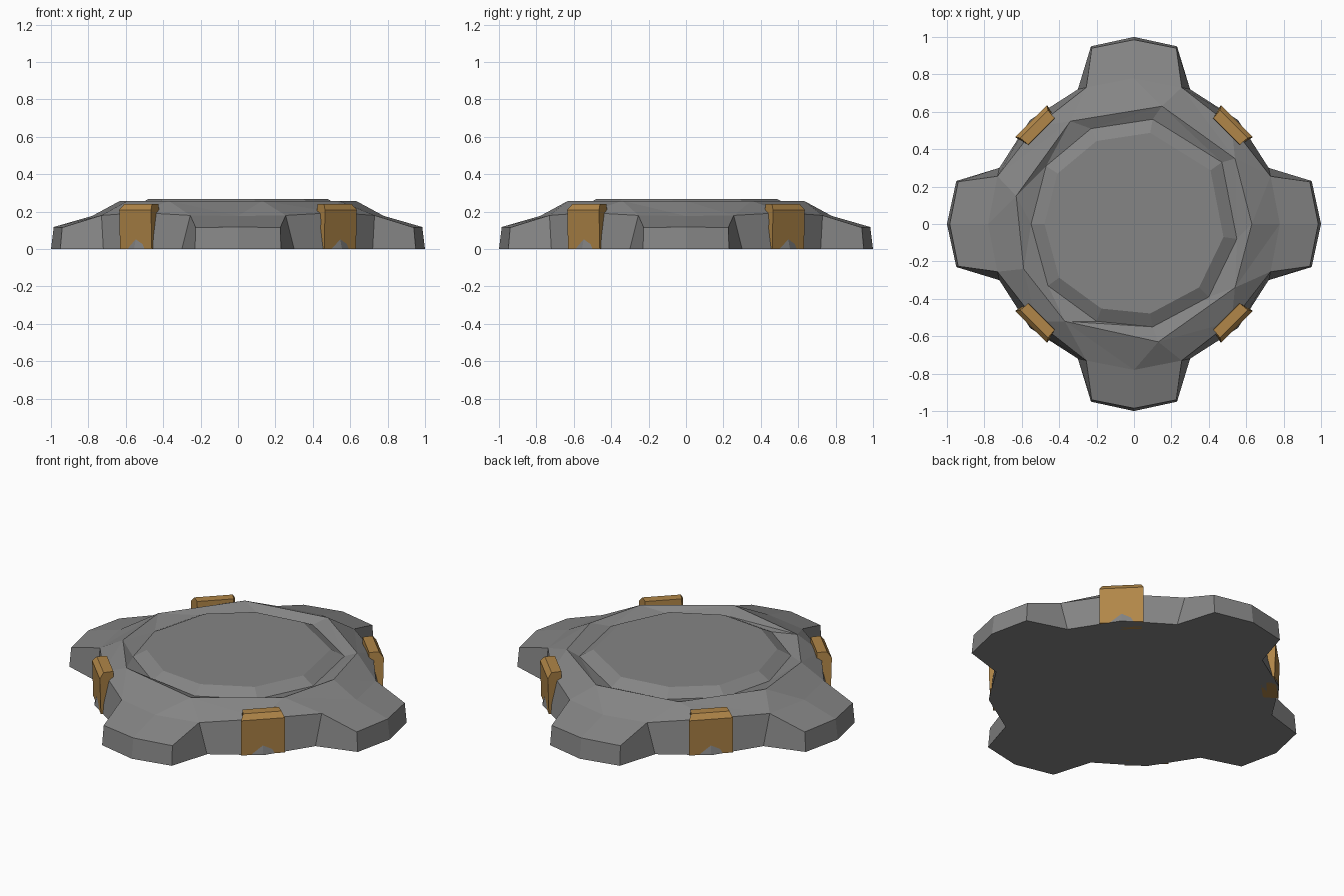
import bpy, bmesh, math

if "Cube" in bpy.data.objects:
    bpy.data.objects.remove(bpy.data.objects["Cube"])


def material(name, rgb):
    m = bpy.data.materials.new(name)
    m.diffuse_color = (*rgb, 1)
    m.use_nodes = True
    m.node_tree.nodes["Principled BSDF"].inputs["Base Color"].default_value = m.diffuse_color
    return m


grey = material("stone_grey", (0.235, 0.235, 0.235))
brass = material("brass", (0.44, 0.24, 0.065))


def finish(bm, name, mat):
    bmesh.ops.recalc_face_normals(bm, faces=bm.faces)
    me = bpy.data.meshes.new(name)
    bm.to_mesh(me)
    bm.free()
    me.materials.append(mat)
    ob = bpy.data.objects.new(name, me)
    bpy.context.collection.objects.link(ob)
    return ob


def quarter_loop(bm, pts):
    """Repeat a quarter of an outline four times around z."""
    out = []
    for k in range(4):
        c, s = round(math.cos(k * math.pi / 2)), round(math.sin(k * math.pi / 2))
        out += [bm.verts.new((c * x - s * y, s * x + c * y, z)) for x, y, z in pts]
    return out


def angle(v):
    return (math.atan2(v.co.y, v.co.x) + 0.2) % (2 * math.pi)


def stitch(bm, a, b):
    """Triangulated band between two loops with different counts."""
    a, b = sorted(a, key=angle), sorted(b, key=angle)
    i = j = 0
    full = 2 * math.pi

    def at(loop, n):
        return angle(loop[n % len(loop)]) + full * (n // len(loop))

    while i < len(a) or j < len(b):
        if j == len(b) or (i < len(a) and at(a, i + 1) <= at(b, j + 1)):
            bm.faces.new((a[i % len(a)], a[(i + 1) % len(a)], b[j % len(b)]))
            i += 1
        else:
            bm.faces.new((a[i % len(a)], b[(j + 1) % len(b)], b[j % len(b)]))
            j += 1


# Base: four-lobed skirt
bm = bmesh.new()
foot = quarter_loop(bm, [(1, 0, 0), (.95, .23, 0), (.72, .30, 0),
                         (.556, .556, 0), (.30, .72, 0), (.23, .95, 0)])
edge = quarter_loop(bm, [(.985, 0, .118), (.94, .226, .115), (.73, .255, .18),
                         (.522, .522, .195), (.255, .73, .18), (.226, .94, .115)])
for i in range(24):
    j = (i + 1) % 24
    bm.faces.new((foot[i], foot[j], edge[j], edge[i]))
bm.faces.new(foot[::-1])

# Sloping lobe tops
ridge = quarter_loop(bm, [(.78, 0, .177)])
shoulder = []
for k in range(4):
    n = 6 * k
    bm.faces.new((edge[n], edge[n + 1], edge[n + 2], ridge[k]))
    bm.faces.new((edge[n - 1], edge[n], ridge[k], edge[n - 2]))
    shoulder += [ridge[k], edge[n + 2], edge[n + 3], edge[n + 4]]

# Rough raised rim, groove inside it and low central disc
rim = [bm.verts.new((x, y, .258)) for x, y in
       [(.63, 0), (.54, .35), (.15, .63), (-.34, .55), (-.63, .15),
        (-.59, -.24), (-.37, -.52), (.13, -.63), (.54, -.34)]]
plan = [(.55, -.08), (.47, .33), (.10, .56), (-.23, .51), (-.47, .31),
        (-.55, 0), (-.46, -.33), (-.20, -.52), (.10, -.55), (.40, -.39)]
groove = [bm.verts.new((x, y, .228)) for x, y in plan]
disc = [bm.verts.new((x * .87, y * .87, .268)) for x, y in plan]
stitch(bm, shoulder, rim)
stitch(bm, rim, groove)
for i in range(10):
    j = (i + 1) % 10
    bm.faces.new((groove[i], groove[j], disc[j], disc[i]))
bm.faces.new(disc)
finish(bm, "base", grey)

# Brass clips on the diagonals: (radius, half width, height) profile
clip = [(.69, .10, 0), (.772, .12, 0), (.778, .12, .21), (.755, .105, .24), (.70, .10, .24)]
for k in range(4):
    bm = bmesh.new()
    left = [bm.verts.new((r, w, z)) for r, w, z in clip]
    right = [bm.verts.new((r, -w, z)) for r, w, z in clip]
    for i in range(5):
        j = (i + 1) % 5
        bm.faces.new((left[i], left[j], right[j], right[i]))
    bm.faces.new(left)
    bm.faces.new(right[::-1])
    ob = finish(bm, f"brass_clip_{k + 1}", brass)
    ob.rotation_euler.z = math.pi / 4 + k * math.pi / 2
